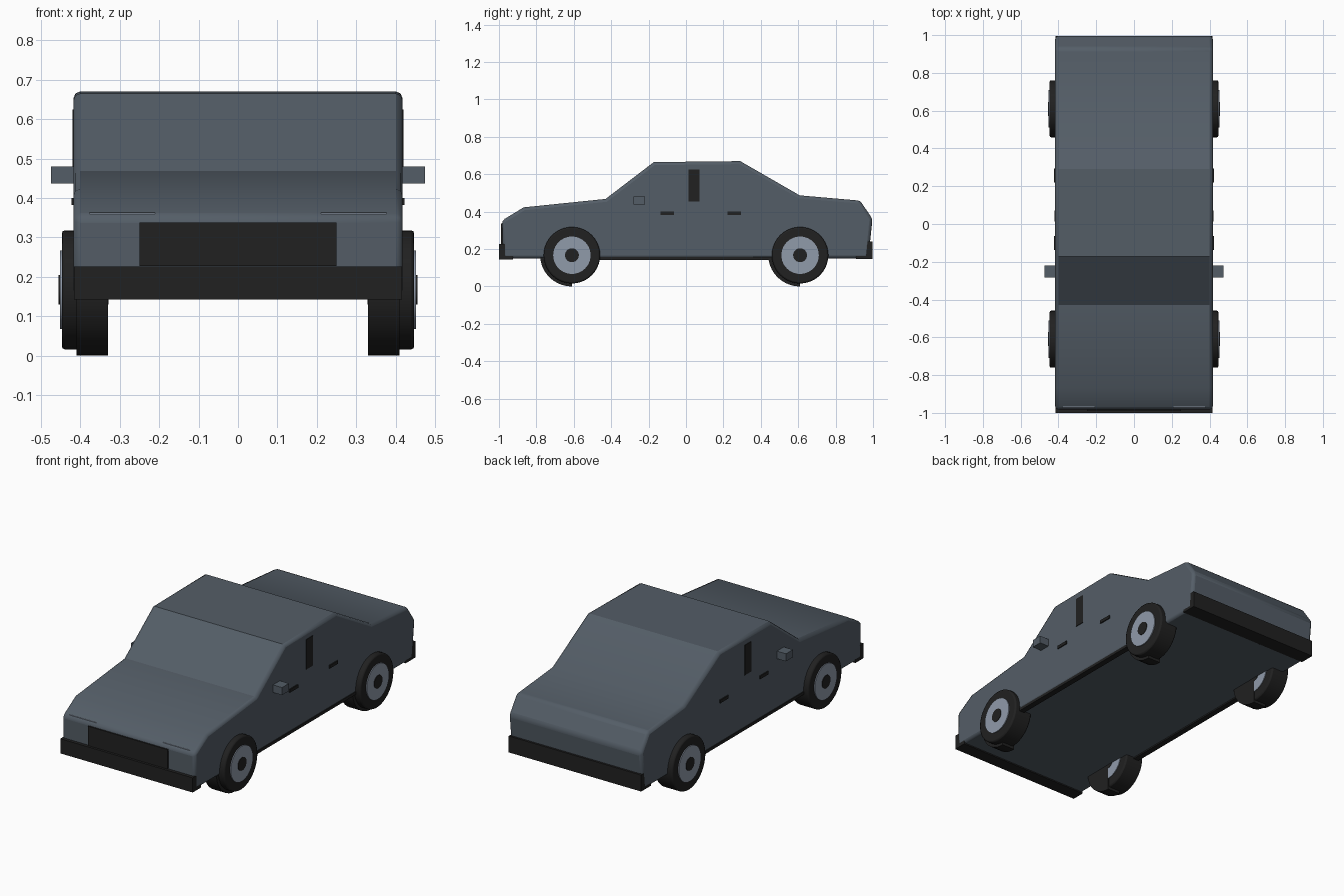
import bpy, bmesh, math
from mathutils import Matrix

old = bpy.data.objects.get("Cube")
if old:
    bpy.data.objects.remove(old, do_unlink=True)


def material(name, rgb):
    m = bpy.data.materials.new(name)
    m.use_nodes = True
    m.diffuse_color = (*rgb, 1)
    m.node_tree.nodes["Principled BSDF"].inputs["Base Color"].default_value = (*rgb, 1)
    return m


PAINT = material("slate paint", (0.088, 0.110, 0.135))
BLACK = material("black rubber", (0.015, 0.015, 0.015))
SILVER = material("silver grey", (0.28, 0.325, 0.40))


def finish(name, bm, mat, bevel=0, segments=2):
    bmesh.ops.recalc_face_normals(bm, faces=bm.faces)
    mesh = bpy.data.meshes.new(name)
    bm.to_mesh(mesh)
    bm.free()
    mesh.materials.append(mat)
    obj = bpy.data.objects.new(name, mesh)
    bpy.context.collection.objects.link(obj)
    if bevel:
        mod = obj.modifiers.new("Bevel", "BEVEL")
        mod.width = bevel
        mod.segments = segments
        mod.limit_method = "ANGLE"
        mod.angle_limit = math.radians(40)
    bpy.ops.object.select_all(action="DESELECT")
    obj.select_set(True)
    bpy.context.view_layer.objects.active = obj
    bpy.ops.object.shade_smooth_by_angle(angle=math.radians(30))
    return obj


def box(name, x, y, z, mat, bevel=0):
    """Box from (low, high) ranges on each axis."""
    bm = bmesh.new()
    bmesh.ops.create_cube(bm, size=1)
    for v in bm.verts:
        v.co = [(r[0] + r[1]) / 2 + c * (r[1] - r[0]) for r, c in zip((x, y, z), v.co)]
    return finish(name, bm, mat, bevel)


def extrude_x(name, outline, x0, x1, mat, bevel=0):
    """Extrude a (y, z) outline along x."""
    bm = bmesh.new()
    face = bm.faces.new([bm.verts.new((x0, y, z)) for y, z in outline])
    new = bmesh.ops.extrude_face_region(bm, geom=[face])["geom"]
    verts = [g for g in new if isinstance(g, bmesh.types.BMVert)]
    bmesh.ops.translate(bm, verts=verts, vec=(x1 - x0, 0, 0))
    return finish(name, bm, mat, bevel)


def disc(name, x0, x1, y, z, radius, mat, bevel=0):
    """Cylinder whose axis runs along x."""
    bm = bmesh.new()
    place = Matrix.Translation(((x0 + x1) / 2, y, z)) @ Matrix.Rotation(math.pi / 2, 4, "Y")
    bmesh.ops.create_cone(bm, cap_ends=True, segments=40, radius1=radius,
                          radius2=radius, depth=abs(x1 - x0), matrix=place)
    return finish(name, bm, mat, bevel)


# Body shell
side = [(-0.98, 0.15), (-0.983, 0.353), (-0.868, 0.423), (-0.43, 0.468),
        (-0.172, 0.665), (0.29, 0.67), (0.608, 0.487), (0.93, 0.459),
        (0.997, 0.362), (0.975, 0.15)]
extrude_x("body", side, -0.417, 0.417, PAINT, 0.016)

# Bumpers and grille
box("front_bumper", (-0.416, 0.416), (-1.0, -0.925), (0.143, 0.226), BLACK)
box("rear_bumper", (-0.416, 0.416), (0.91, 0.996), (0.147, 0.24), BLACK)
box("grille", (-0.25, 0.25), (-0.99, -0.97), (0.228, 0.338), BLACK)

WHEEL_Y, WHEEL_Z = 0.61, 0.167

for s, label in ((1, "left"), (-1, "right")):
    def span(a, b):
        return tuple(sorted((s * a, s * b)))

    # Lamps, mirrors and side trim
    box(label + "_headlight", span(0.21, 0.377), (-0.971, -0.94), (0.33, 0.363), SILVER)
    box(label + "_mirror", span(0.40, 0.474), (-0.282, -0.22), (0.437, 0.48), PAINT)
    box(label + "_pillar", span(0.40, 0.42), (0.014, 0.072), (0.455, 0.625), BLACK)
    for y, door in ((-0.1, "front"), (0.258, "rear")):
        box(f"{label}_{door}_handle", span(0.40, 0.423), (y - 0.037, y + 0.037),
            (0.382, 0.4), BLACK)
    box(label + "_sill", span(0.385, 0.418), (-0.6, 0.6), (0.142, 0.158), BLACK)

    # Wheels with half-round liners on their front side
    for y, end in ((-WHEEL_Y, "front"), (WHEEL_Y, "rear")):
        name = f"{label}_{end}"
        disc(name + "_tyre", s * 0.335, s * 0.447, y, WHEEL_Z, 0.151, BLACK, 0.008)
        disc(name + "_rim", s * 0.331, s * 0.452, y, WHEEL_Z, 0.1, SILVER)
        disc(name + "_hub", s * 0.329, s * 0.455, y, WHEEL_Z, 0.037, BLACK)
        arc = [math.pi / 2 + math.pi * i / 20 for i in range(21)]
        half = [(y + 0.17 * math.cos(a), WHEEL_Z + 0.167 * math.sin(a)) for a in arc]
        extrude_x(name + "_wheel_liner", half, s * 0.33, s * 0.41, BLACK)
